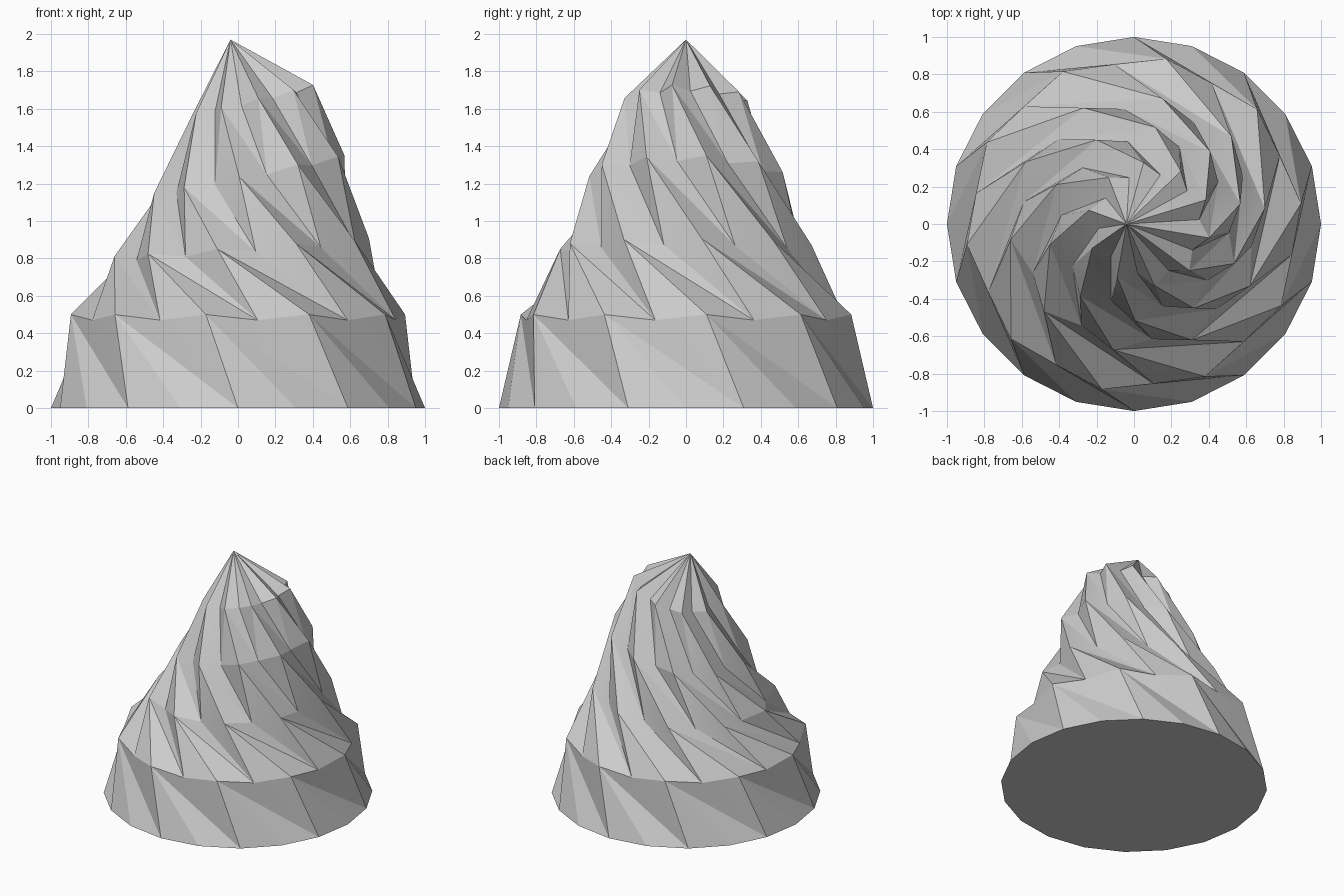
import bpy, bmesh
from math import radians, sin, cos

if "Cube" in bpy.data.objects:
    bpy.data.objects.remove(bpy.data.objects["Cube"])

# ring profile: ridge radius, groove radius, height, groove drop, twist (deg), x shift, tilt in x
RINGS = [
    (1.00, 1.00, 0.00, 0.00, 0, 0.00, 0.00),
    (0.90, 0.86, 0.50, 0.03, -29, 0.00, 0.00),
    (0.685, 0.62, 0.86, 0.03, -65, 0.02, 0.07),
    (0.52, 0.45, 1.25, 0.02, -96, 0.06, 0.20),
    (0.33, 0.27, 1.65, 0.02, -121, 0.08, 0.24),
]
SIDES = 20

bm = bmesh.new()
rings = []
for ridge, groove, z, drop, twist, shift, tilt in RINGS:
    ring = []
    for i in range(SIDES):
        a = radians(i * 18 + twist)
        # base angle -72 degrees (i = 16) is a ridge, -54 (i = 17) a groove
        r = groove if i % 2 else ridge
        x, y = r * cos(a), r * sin(a)
        h = z + tilt * x - (drop if i % 2 else 0)
        ring.append(bm.verts.new((x + shift, y, h)))
    rings.append(ring)

# twisted flutes: narrow strips fold inwards, wide strips stay convex
for low, high in zip(rings, rings[1:]):
    for i in range(SIDES):
        j = (i + 1) % SIDES
        if i % 2 == 0:
            bm.faces.new((low[i], low[j], high[i]))
            bm.faces.new((low[j], high[j], high[i]))
        else:
            bm.faces.new((low[i], low[j], high[j]))
            bm.faces.new((low[i], high[j], high[i]))

# pointed top and flat base
apex = bm.verts.new((-0.04, 0, 1.97))
for i in range(SIDES):
    bm.faces.new((rings[-1][i], rings[-1][(i + 1) % SIDES], apex))
bm.faces.new(rings[0][::-1])

mesh = bpy.data.meshes.new("twisted_peak")
bm.to_mesh(mesh)
bm.free()
peak = bpy.data.objects.new("twisted_peak", mesh)
bpy.context.collection.objects.link(peak)
bpy.context.view_layer.objects.active = peak
peak.select_set(True)
bpy.ops.object.shade_smooth_by_angle(angle=radians(15))
